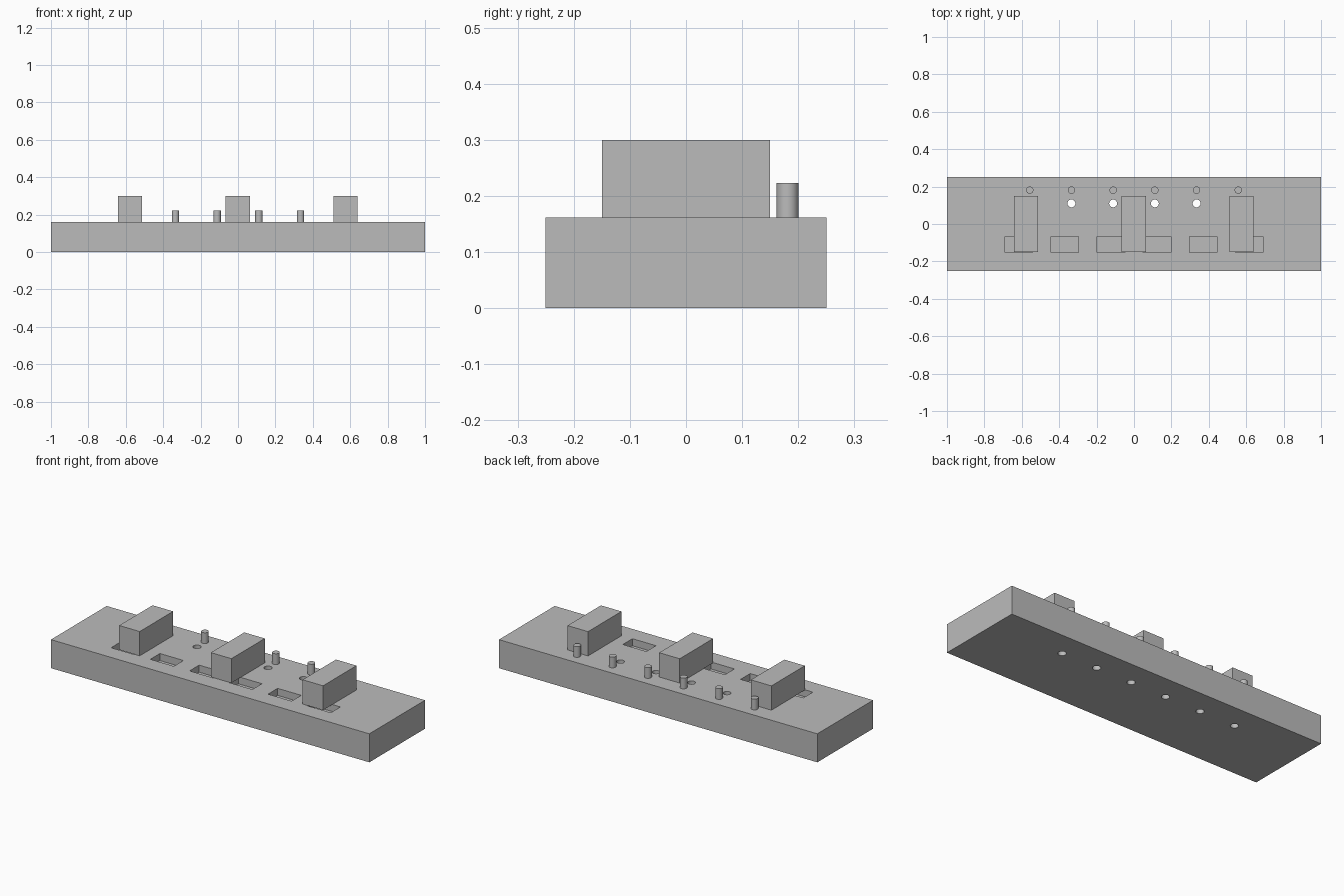
import bpy
import math

cube = bpy.data.objects.get("Cube")
if cube:
    bpy.data.objects.remove(cube, do_unlink=True)

grey = bpy.data.materials.new("plain_grey")
grey.use_nodes = True
colour = (0.5, 0.5, 0.5, 1)
grey.diffuse_color = colour
grey.node_tree.nodes["Principled BSDF"].inputs["Base Color"].default_value = colour

TOP = 0.162      # upper face of the base
POCKET = 0.04    # pocket depth


def finish(name):
    obj = bpy.context.object
    obj.name = name
    obj.data.materials.append(grey)
    return obj


def box(name, x, y, z0, z1, width, depth):
    bpy.ops.mesh.primitive_cube_add(size=1, location=(x, y, (z0 + z1) / 2))
    obj = finish(name)
    obj.scale = (width, depth, z1 - z0)
    bpy.ops.object.transform_apply(location=False, rotation=False, scale=True)
    return obj


def rod(name, x, y, z0, z1, radius):
    bpy.ops.mesh.primitive_cylinder_add(
        vertices=48, radius=radius, depth=z1 - z0, location=(x, y, (z0 + z1) / 2))
    obj = finish(name)
    bpy.ops.object.shade_smooth_by_angle(angle=math.radians(30))
    return obj


def cut(target, cutter):
    cutter.hide_render = True
    cutter.hide_set(True)
    mod = target.modifiers.new(cutter.name, "BOOLEAN")
    mod.operation = "DIFFERENCE"
    mod.solver = "EXACT"
    mod.object = cutter
    # Bake the cut, then drop the helper
    bpy.context.view_layer.objects.active = target
    bpy.ops.object.modifier_apply(modifier=mod.name)
    bpy.data.objects.remove(cutter, do_unlink=True)


# Base slab
base = box("base", 0, 0, 0, TOP, 2, 0.5)

# Row of pockets, through holes and pins
for i in range(6):
    step = i - 2.5
    cut(base, box("pocket_cutter", step * 0.2465, -0.11, TOP - POCKET, TOP + 0.1, 0.148, 0.086))
    cut(base, rod("hole_cutter", step * 0.223, 0.11, -0.1, TOP + 0.1, 0.021))
    rod(f"pin_{i + 1}", step * 0.223, 0.181, TOP, 0.223, 0.0195)

bpy.ops.object.select_all(action="DESELECT")
base.select_set(True)
bpy.context.view_layer.objects.active = base
bpy.ops.object.shade_smooth_by_angle(angle=math.radians(30))

# Upright blocks
for name, x in (("right_block", -0.577), ("middle_block", -0.001), ("left_block", 0.575)):
    box(name, x, 0, TOP, 0.3, 0.129, 0.3)
